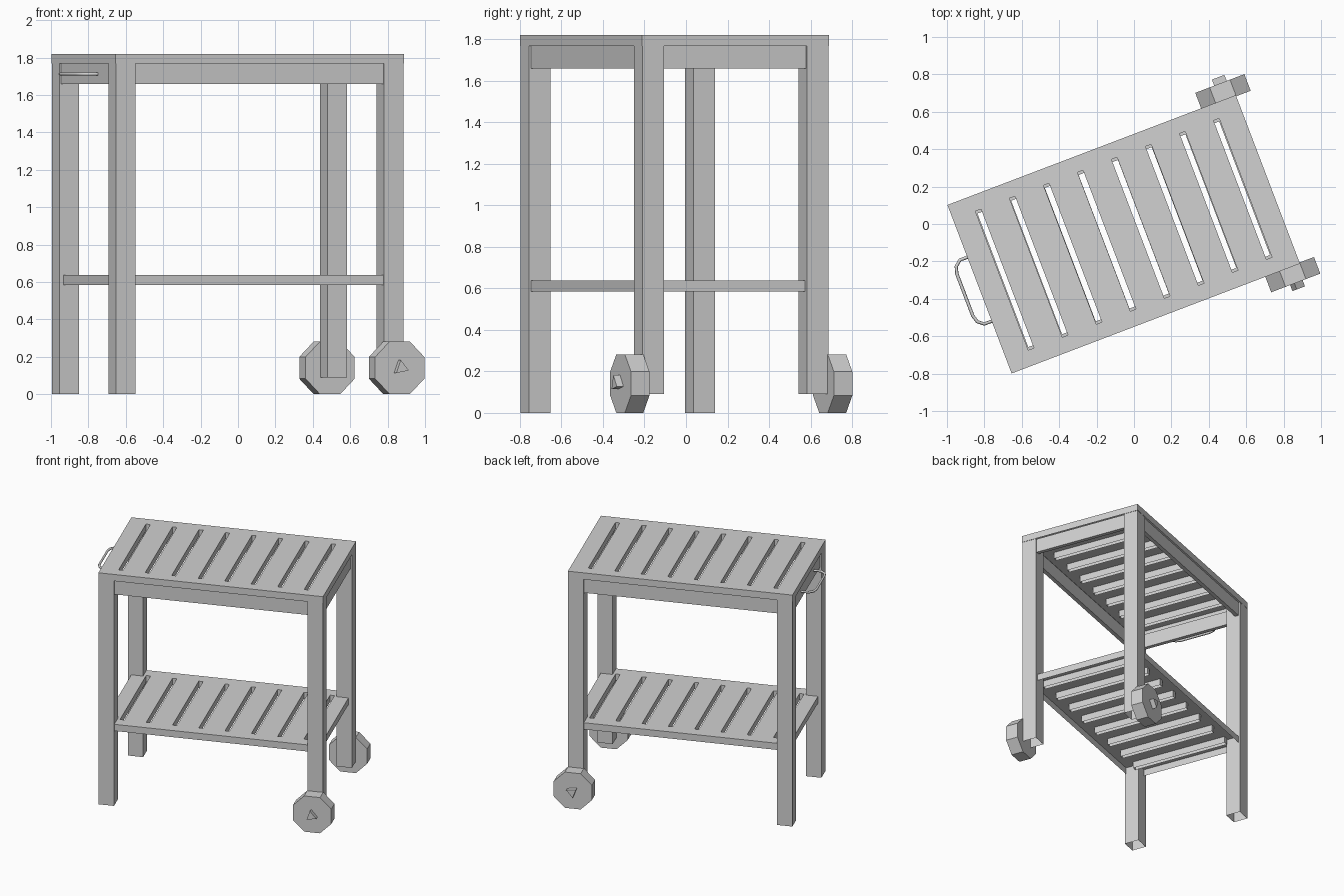
import bpy
import bmesh
import math
from mathutils import Matrix, Vector

cube = bpy.data.objects.get("Cube")
if cube:
    bpy.data.objects.remove(cube, do_unlink=True)

# Overall sizes; the cart stands turned about z
LENGTH, WIDTH, HEIGHT = 1.65, 0.964, 1.82
LEG, SHEET = 0.112, 0.052
FRAME = Matrix.Translation((-0.055, -0.055, 0)) @ Matrix.Rotation(math.radians(20.85), 4, 'Z')

grey = bpy.data.materials.new("light_grey")
grey.use_nodes = True
grey.diffuse_color = (0.64, 0.64, 0.64, 1)
grey.node_tree.nodes["Principled BSDF"].inputs["Base Color"].default_value = grey.diffuse_color


def finish(name, bm):
    mesh = bpy.data.meshes.new(name)
    bm.to_mesh(mesh)
    bm.free()
    mesh.materials.append(grey)
    obj = bpy.data.objects.new(name, mesh)
    bpy.context.collection.objects.link(obj)
    obj.matrix_world = FRAME
    return obj


def box(name, low, high, open_bottom=False):
    low, high = Vector(low), Vector(high)
    bm = bmesh.new()
    matrix = Matrix.Translation((low + high) / 2) @ Matrix.Diagonal((*(high - low), 1))
    bmesh.ops.create_cube(bm, size=1, matrix=matrix)
    if open_bottom:
        bm.normal_update()
        bottom = [f for f in bm.faces if f.normal.z < -0.9]
        bmesh.ops.delete(bm, geom=bottom, context='FACES')
    return finish(name, bm)


def slotted_sheet(name, length, width, top, pitch, half_slot):
    """Sheet with eight slots; outer rim and slot walls turn down, underside open."""
    xs = [-length / 2]
    for i in range(8):
        centre = (i - 3.5) * pitch
        xs += [centre - 0.016, centre + 0.016]
    xs.append(length / 2)
    ys = [-width / 2, -half_slot, half_slot, width / 2]
    bm = bmesh.new()
    grid = [[bm.verts.new((x, y, top)) for y in ys] for x in xs]
    for i in range(len(xs) - 1):
        for j in range(3):
            if i % 2 == 1 and j == 1:
                continue
            bm.faces.new((grid[i][j], grid[i + 1][j], grid[i + 1][j + 1], grid[i][j + 1]))
    rim = [e for e in bm.edges if e.is_boundary]
    walls = bmesh.ops.extrude_edge_only(bm, edges=rim)["geom"]
    lower = [v for v in walls if isinstance(v, bmesh.types.BMVert)]
    bmesh.ops.translate(bm, verts=lower, vec=(0, 0, -SHEET))
    return finish(name, bm)


def prism(name, sides, radius, turn, x, y, z, depth):
    """Prism whose axis runs across the cart."""
    bm = bmesh.new()
    matrix = (Matrix.Translation((x, y, z)) @ Matrix.Rotation(math.pi / 2, 4, 'X')
              @ Matrix.Rotation(turn, 4, 'Z'))
    bmesh.ops.create_cone(bm, cap_ends=True, segments=sides, radius1=radius,
                          radius2=radius, depth=depth, matrix=matrix)
    return finish(name, bm)


# Table top and lower shelf
slotted_sheet("table_top", LENGTH, WIDTH, HEIGHT, 0.1946, 0.397)
slotted_sheet("lower_shelf", LENGTH - 0.054, WIDTH - 0.023, 0.637, 0.193, 0.382)

# Legs, wheels and axles
hx, hy = LENGTH / 2 - 0.002, WIDTH / 2 - 0.002
for sy, side in ((-1, "front"), (1, "back")):
    for sx, end in ((-1, "right"), (1, "left")):
        x0, x1 = sorted((sx * hx, sx * (hx - LEG)))
        y0, y1 = sorted((sy * hy, sy * (hy - LEG)))
        foot = 0.09 if sx > 0 else 0
        box(f"{side}_{end}_leg", (x0, y0, foot), (x1, y1, HEIGHT - SHEET), True)
    wheel_x = hx - LEG / 2
    prism(f"{side}_wheel", 8, 0.152, math.pi / 8, wheel_x, sy * (hy + 0.043), 0.141, 0.095)
    point = math.radians(-80 if sy < 0 else 80) + math.pi / 2
    prism(f"{side}_axle", 3, 0.042, point, wheel_x, sy * (hy + 0.08), 0.141, 0.09)

# Aprons under the table top
ax, ay, thick = LENGTH / 2 - 0.011, WIDTH / 2 - 0.012, 0.03
low, high = 1.658, 1.768
for s, side, end in ((-1, "front", "right"), (1, "back", "left")):
    y0, y1 = sorted((s * ay, s * (ay - thick)))
    box(f"{side}_apron", (LEG - hx, y0, low), (hx - LEG, y1, high))
    x0, x1 = sorted((s * ax, s * (ax - thick)))
    box(f"{end}_apron", (x0, LEG - hy, low), (x1, hy - LEG, high))

# Bent rod handle on the end without wheels
half = [(0.015, 0.183), (-0.042, 0.183), (-0.073, 0.158), (-0.084, 0.12)]
path = half + [(u, -v) for u, v in reversed(half)]
curve = bpy.data.curves.new("handle", 'CURVE')
curve.dimensions = '3D'
curve.bevel_depth = 0.009
curve.bevel_resolution = 1
spline = curve.splines.new('POLY')
spline.points.add(len(path) - 1)
for point, (u, v) in zip(spline.points, path):
    point.co = (u - LENGTH / 2, v, 1.712, 1)
curve.materials.append(grey)
handle = bpy.data.objects.new("handle", curve)
bpy.context.collection.objects.link(handle)
handle.matrix_world = FRAME
